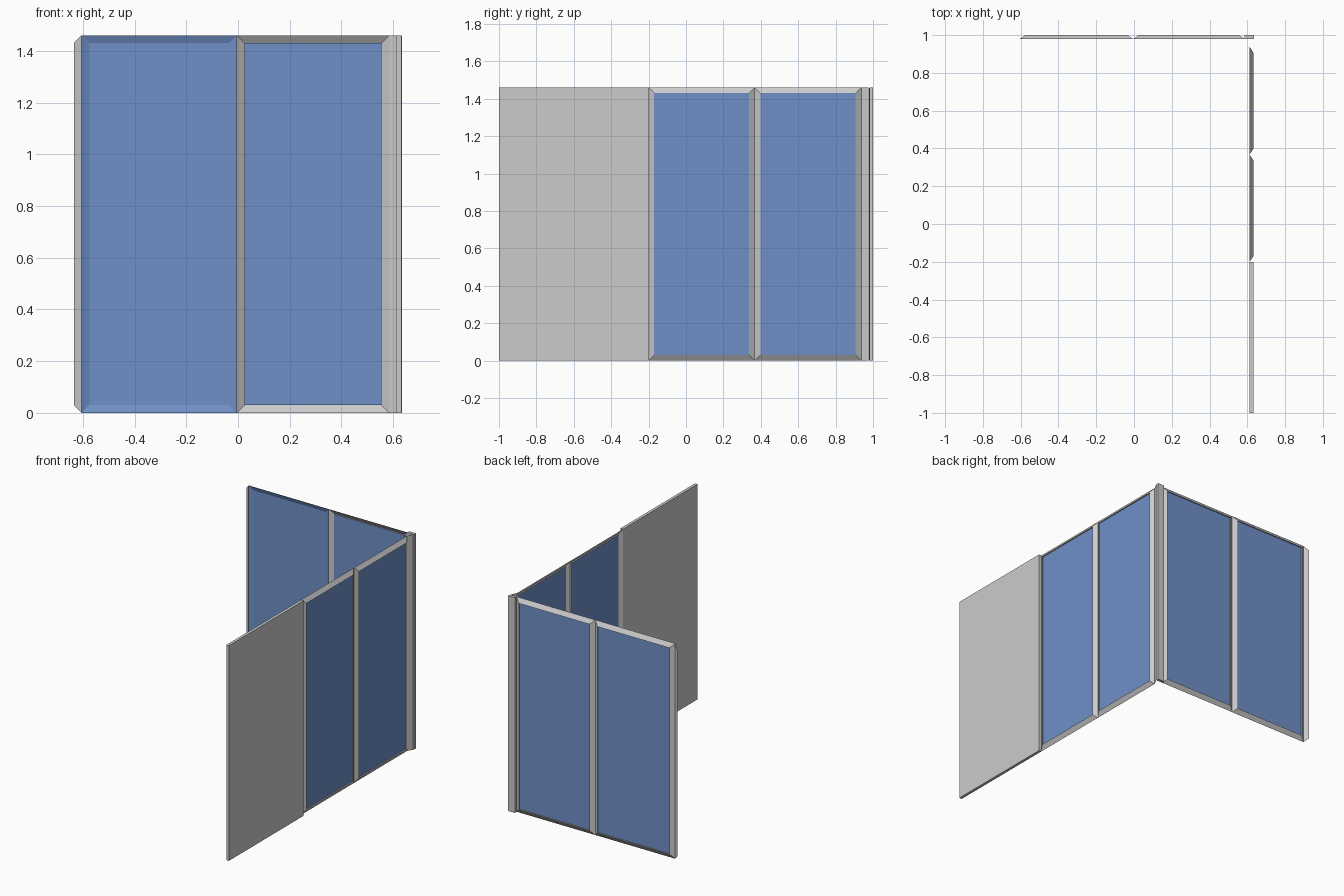
import bpy

if "Cube" in bpy.data.objects:
    bpy.data.objects.remove(bpy.data.objects["Cube"])

H, B = 1.46, 0.03          # wall height, bevel width
D = 0.02                   # wall depth

glass = bpy.data.materials.new("blue_glass")
glass.diffuse_color = (0.16, 0.28, 0.58, 1)
glass.use_nodes = True
glass.node_tree.nodes["Principled BSDF"].inputs["Base Color"].default_value = glass.diffuse_color


# Wall coordinates: u along the wall, d through it (0 = inside face), z up
def back(u, d, z):
    return (u, 0.98 + d, z)


def right(u, d, z):
    return (0.612 + d, u, z)


def mesh(name, place, verts, faces, mat=None):
    me = bpy.data.meshes.new(name)
    me.from_pydata([place(*v) for v in verts], [], faces)
    if mat:
        me.materials.append(mat)
    ob = bpy.data.objects.new(name, me)
    bpy.context.collection.objects.link(ob)
    return ob


def rect(u0, u1, z0, z1, d):
    return [(u0, d, z0), (u1, d, z0), (u1, d, z1), (u0, d, z1)]


RING = [(i, (i + 1) % 4, (i + 1) % 4 + 4, i + 4) for i in range(4)]


def block(name, place, u0, u1):
    v = rect(u0, u1, 0, H, 0) + rect(u0, u1, 0, H, D)
    mesh(name, place, v, RING + [(3, 2, 1, 0), (4, 5, 6, 7)])


def window(name, place, u0, u1, mat=None):
    # sloped surround, shallow outer reveal and the pane inside it
    inner = (u0 + B, u1 - B, B, H - B)
    outer = rect(u0, u1, 0, H, 0)
    mesh(name + "_surround", place, outer + rect(*inner, D), RING)
    mesh(name + "_reveal", place, rect(*inner, D) + rect(*inner, D - 0.008), RING)
    mesh(name + "_pane", place, rect(*inner, D - 0.008), [(0, 1, 2, 3)], glass)
    if mat:
        # coloured lining on the room side
        mesh(name + "_lining", place,
             rect(u0, u1, 0, H, -0.001) + rect(*inner, D - 0.009), RING, mat)


# Back wall
window("back_window_left", back, -0.605, -0.005, glass)
window("back_window_right", back, -0.005, 0.585)
block("back_corner_post", back, 0.585, 0.635)
# Mitred flange on the free end of the back wall
mesh("back_end_flange", back,
     [(-0.605, 0, 0), (-0.635, D, B), (-0.635, D, H - B), (-0.605, 0, H)],
     [(0, 1, 2, 3)])

# Right wall
block("right_solid_panel", right, -1.0, -0.2)
window("right_window_front", right, -0.2, 0.367)
window("right_window_rear", right, 0.367, 0.937)
# Upright strip closing towards the corner
mesh("right_end_flange", right,
     rect(0.937, 0.975, 0, H, 0)[:1] + [(0.975, D, 0), (0.975, D, H), (0.937, 0, H)],
     [(0, 1, 2, 3)])
